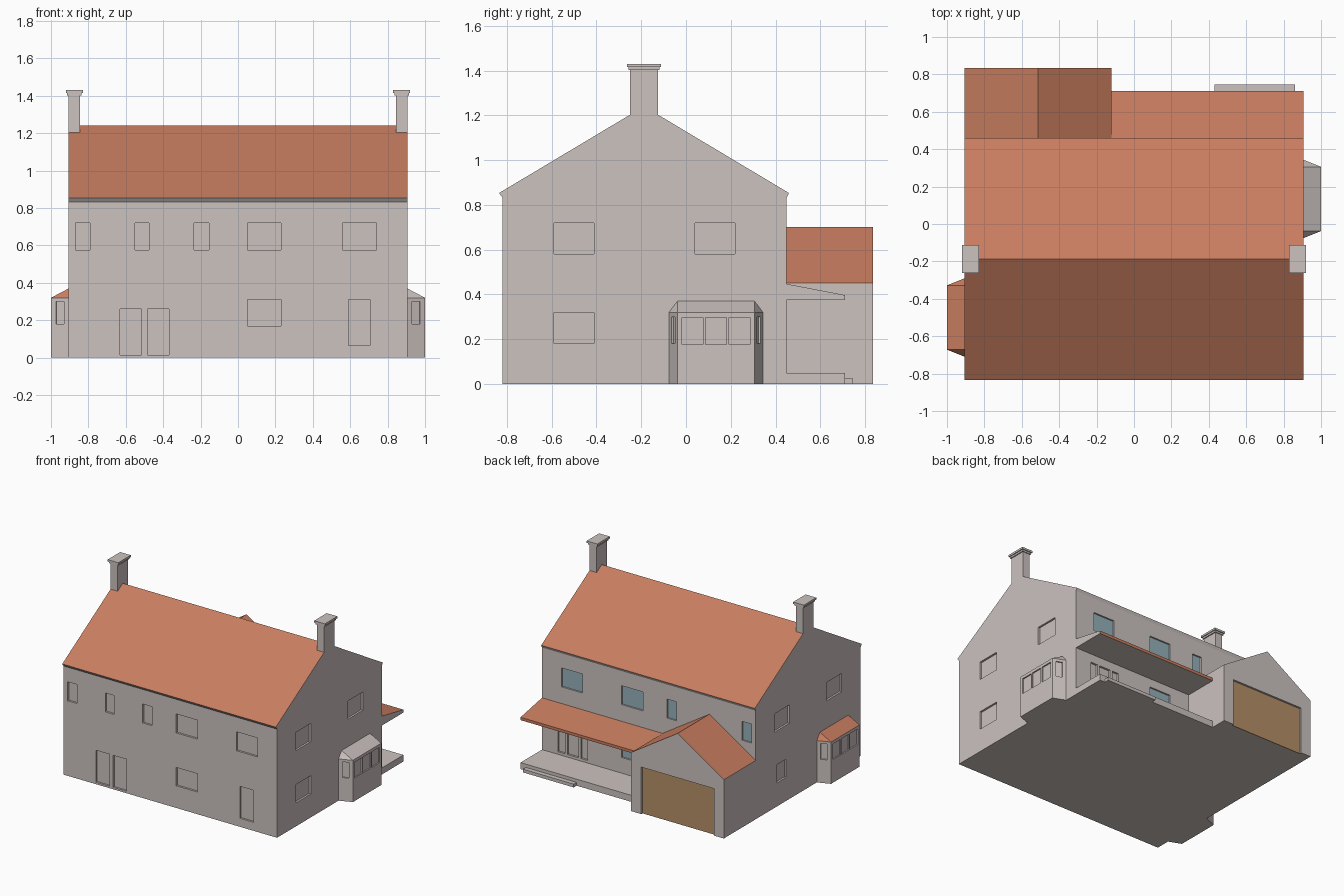
import bpy, bmesh
from mathutils import Vector

if "Cube" in bpy.data.objects:
    bpy.data.objects.remove(bpy.data.objects["Cube"])


def material(name, color):
    m = bpy.data.materials.new(name)
    m.diffuse_color = (*color, 1)
    m.use_nodes = True
    m.node_tree.nodes["Principled BSDF"].inputs["Base Color"].default_value = m.diffuse_color
    return m


WALL = material("wall", (0.60, 0.54, 0.52))
TILE = material("roof_tile", (0.58, 0.205, 0.115))
GLASS = material("glass", (0.30, 0.44, 0.49))
WOOD = material("garage_wood", (0.46, 0.28, 0.14))


def finish(name, bm, mats, tiled=None):
    """Turn a bmesh into an object; faces whose normal passes 'tiled' get the second material."""
    bmesh.ops.recalc_face_normals(bm, faces=bm.faces)
    bm.normal_update()
    for f in bm.faces:
        f.material_index = 1 if tiled and tiled(f.normal) else 0
    me = bpy.data.meshes.new(name)
    bm.to_mesh(me)
    bm.free()
    for m in mats:
        me.materials.append(m)
    ob = bpy.data.objects.new(name, me)
    bpy.context.collection.objects.link(ob)
    return ob


def loft(bm, a, b):
    """Closed solid between two matching rings of points."""
    va, vb = [bm.verts.new(p) for p in a], [bm.verts.new(p) for p in b]
    bm.faces.new(va)
    bm.faces.new(vb)
    for i in range(len(va)):
        j = (i + 1) % len(va)
        bm.faces.new((va[i], va[j], vb[j], vb[i]))


def solid(name, a, b, mats=(WALL,), tiled=None):
    bm = bmesh.new()
    loft(bm, a, b)
    return finish(name, bm, mats, tiled)


def box(name, x0, x1, y0, y1, z0, z1, mat=WALL):
    ring = [(x0, y0), (x1, y0), (x1, y1), (x0, y1)]
    return solid(name, [(*p, z0) for p in ring], [(*p, z1) for p in ring], (mat,))


def recess(ob, openings, depth=0.015):
    """Cut openings (end point, end point, z0, z1, outward normal, pane material) into a wall."""
    bm = bmesh.new()
    for k, (p, q, z0, z1, n, pane) in enumerate(openings):
        p, q, n = Vector((*p, 0)), Vector((*q, 0)), Vector((*n, 0)).normalized()
        up0, up1 = Vector((0, 0, z0)), Vector((0, 0, z1))
        ring = [p + up0, q + up0, q + up1, p + up1]
        loft(bm, [v - n * depth for v in ring], [v + n * 0.02 for v in ring])
        if pane:
            solid(f"{ob.name}_pane_{k}", [v - n * (depth + 0.003) for v in ring],
                  [v - n * (depth - 0.003) for v in ring], (pane,))
    cutter = finish("cutter", bm, ())
    cutter.hide_render = True
    mod = ob.modifiers.new("openings", 'BOOLEAN')
    mod.operation, mod.solver, mod.object = 'DIFFERENCE', 'EXACT', cutter
    bpy.context.view_layer.objects.active = ob
    bpy.ops.object.modifier_apply(modifier=mod.name)
    bpy.data.objects.remove(cutter)


W, YF, YB = 0.905, -0.82, 0.45


def slope_up(n):
    return n.z > 0.3


# Main house: gabled profile with small eaves
prof = [(YF, 0), (YF, 0.832), (-0.835, 0.853), (-0.1875, 1.24), (0.46, 0.853), (YB, 0.832), (YB, 0)]
house = solid("house", [(-W, y, z) for y, z in prof], [(W, y, z) for y, z in prof], (WALL, TILE), slope_up)

ops = []
# Front windows and doors
upper = [(-0.87, -0.79), (-0.235, -0.155), (0.05, 0.23), (0.56, 0.74)]
front = [(a, b, 0.575, 0.72) for a, b in upper + [(-0.55, -0.475)]]
front += [(-0.63, -0.515, 0.015, 0.26), (-0.485, -0.37, 0.015, 0.26),
          (0.05, 0.23, 0.17, 0.31), (0.59, 0.705, 0.065, 0.31)]
ops += [((a, YF), (b, YF), c, d, (0, -1), None) for a, b, c, d in front]
# Back windows and patio doors
back = [(a, b, 0.575, 0.72) for a, b in upper] + [(0.05, 0.23, 0.17, 0.31)]
ops += [((a, YB), (b, YB), c, d, (0, 1), GLASS) for a, b, c, d in back]
ops += [((a, YB), (b, YB), 0.07, 0.31, (0, 1), None) for a, b in [(0.52, 0.575), (0.595, 0.69), (0.71, 0.77)]]
# Side windows
for s in (-1, 1):
    side = [(-0.59, -0.41, 0.58, 0.72), (0.04, 0.22, 0.58, 0.72)]
    side.append((-0.59, -0.41, 0.18, 0.32) if s > 0 else (0.08, 0.19, 0.18, 0.32))
    ops += [((s * W, a), (s * W, b), c, d, (s, 0), None) for a, b, c, d in side]
recess(house, ops)

# Chimneys with stepped caps
for s, side in ((-1, "left"), (1, "right")):
    xs = sorted((s * W, s * 0.845))
    box(f"chimney_{side}", *xs, -0.25, -0.125, 1.15, 1.405)
    box(f"chimney_collar_{side}", xs[0] - 0.008, xs[1] + 0.008, -0.256, -0.119, 1.402, 1.415)
    box(f"chimney_cap_{side}", xs[0] - 0.015, xs[1] + 0.015, -0.263, -0.112, 1.415, 1.43)

# Bay windows with hipped roofs
for s, side, yc, tile in ((-1, "left", -0.5, TILE), (1, "right", 0.134, WALL)):
    ring = [(s * W, yc - 0.21), (s, yc - 0.172), (s, yc + 0.172), (s * W, yc + 0.21)]
    bay = solid(f"bay_{side}", [(*p, 0) for p in ring], [(*p, 0.32) for p in ring])
    bops = [((s, yc + t - 0.047), (s, yc + t + 0.047), 0.177, 0.297, (s, 0), None) for t in (-0.105, 0, 0.105)]
    for e in (-1, 1):
        a, b = Vector((s * W, yc + e * 0.21)), Vector((s, yc + e * 0.172))
        bops.append((a.lerp(b, 0.27), a.lerp(b, 0.73), 0.18, 0.3, (s * 0.038, e * 0.095), None))
    recess(bay, bops, 0.01)
    bm = bmesh.new()
    pts = [(*p, 0.32) for p in ring] + [(s * W, yc - 0.172, 0.37), (s * W, yc + 0.172, 0.37)]
    v = [bm.verts.new(p) for p in pts]
    for f in ((0, 1, 2, 3), (0, 1, 4), (1, 2, 5, 4), (2, 3, 5), (0, 4, 5, 3)):
        bm.faces.new([v[i] for i in f])
    finish(f"bay_roof_{side}", bm, (tile,))

# Garage wing with gable facing back
gx0, gx1, gy = -W, -0.12, 0.835
gp = [(gx0, 0), (gx0, 0.45), ((gx0 + gx1) / 2, 0.70), (gx1, 0.45), (gx1, 0)]
garage = solid("garage", [(x, YB, z) for x, z in gp], [(x, gy, z) for x, z in gp], (WALL, TILE), slope_up)
recess(garage, [((-0.82, gy), (-0.205, gy), -0.01, 0.36, (0, 1), None)], 0.02)
box("garage_door", -0.82, -0.205, gy - 0.022, gy - 0.015, 0, 0.36, WOOD)

# Porch: sloping roof, deck and step
pp = [(YB, 0.375), (YB, 0.447), (0.71, 0.397), (0.71, 0.375)]
solid("porch_roof", [(gx1, y, z) for y, z in pp], [(W, y, z) for y, z in pp], (WALL, TILE),
      lambda n: n.z > 0.3 or n.y > 0.9)
box("porch_deck", gx1, W, YB, 0.71, 0, 0.05)
box("porch_step", 0.43, 0.86, 0.71, 0.745, 0, 0.025)
